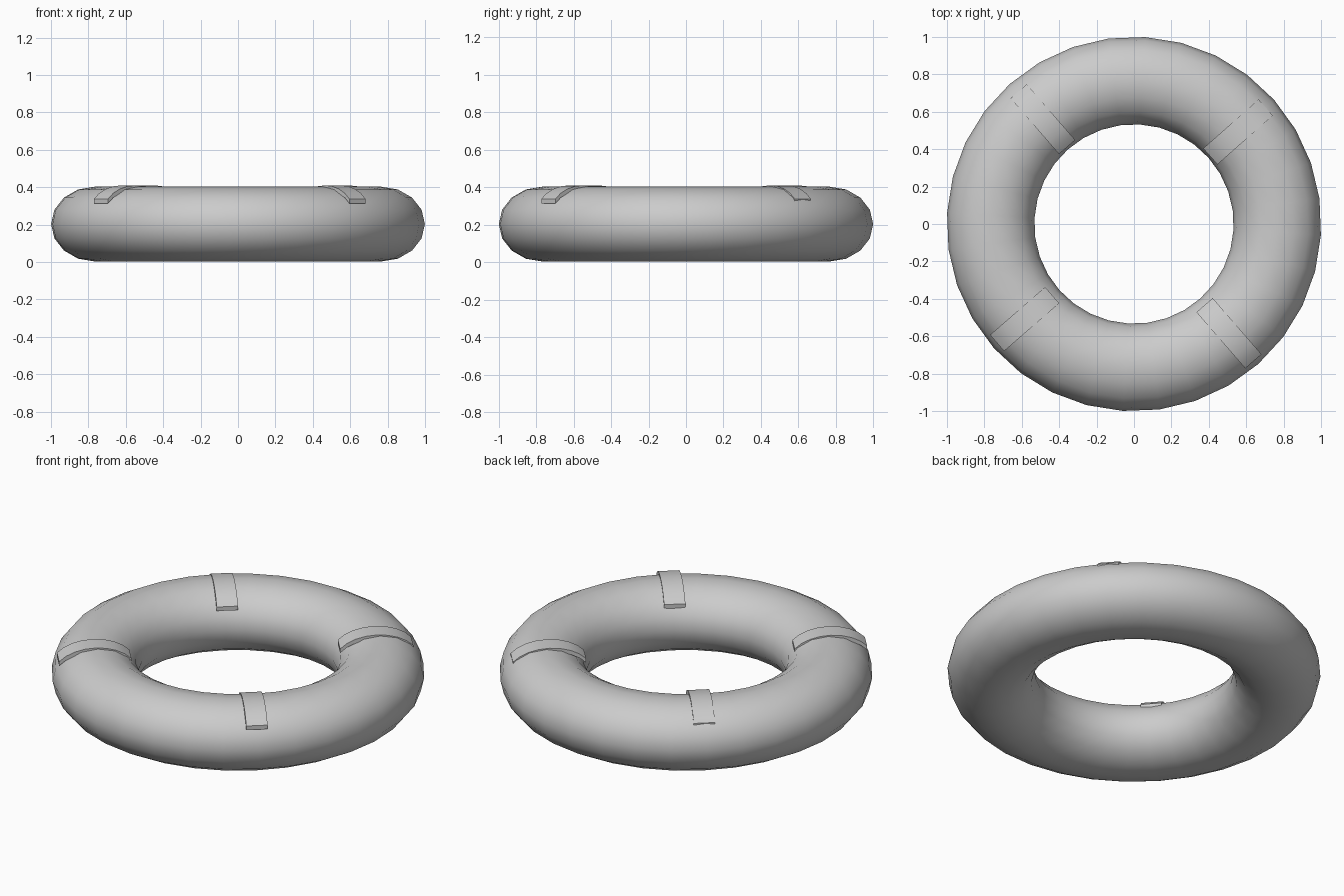
import bpy, bmesh, math
from mathutils import Matrix

if "Cube" in bpy.data.objects:
    bpy.data.objects.remove(bpy.data.objects["Cube"])


def make_object(name, bm, angle):
    bmesh.ops.recalc_face_normals(bm, faces=bm.faces)
    mesh = bpy.data.meshes.new(name)
    bm.to_mesh(mesh)
    bm.free()
    ob = bpy.data.objects.new(name, mesh)
    bpy.context.collection.objects.link(ob)
    bpy.ops.object.select_all(action='DESELECT')
    ob.select_set(True)
    bpy.context.view_layer.objects.active = ob
    bpy.ops.object.shade_smooth_by_angle(angle=math.radians(angle))
    return ob


# inflated ring: slightly flattened torus tube
SEG, SIDES = 32, 16
bm = bmesh.new()
rings = []
for i in range(SEG):
    a = 2 * math.pi * i / SEG - math.radians(3.4)
    ring = []
    for j in range(SIDES):
        t = 2 * math.pi * j / SIDES
        r = 0.767 + 0.234 * math.cos(t)
        ring.append(bm.verts.new((r * math.cos(a), r * math.sin(a), 0.203 + 0.2 * math.sin(t))))
    rings.append(ring)
for i in range(SEG):
    p, q = rings[i], rings[(i + 1) % SEG]
    for j in range(SIDES):
        k = (j + 1) % SIDES
        bm.faces.new((p[j], q[j], q[k], p[k]))
make_object("float_ring", bm, 60)


# curved strap laid radially over the top of the ring
def strap(name, angle, r_in, r_out, width=0.115, thick=0.024):
    bm = bmesh.new()
    mid, half = (r_in + r_out) / 2, (r_out - r_in) / 2
    rows = []
    n = 8
    for i in range(n + 1):
        s = math.radians(-60 + 120 * i / n)
        x = mid + half * math.sin(s) / math.sin(math.radians(60))
        z = 0.41 - 0.072 * (1 - math.cos(s)) / 0.5
        rows.append([bm.verts.new((x, y, z + dz)) for y, dz in (
            (-width / 2, 0), (width / 2, 0), (width / 2, -thick), (-width / 2, -thick))])
    for p, q in zip(rows, rows[1:]):
        for j in range(4):
            k = (j + 1) % 4
            bm.faces.new((p[j], q[j], q[k], p[k]))
    bm.faces.new(rows[0])
    bm.faces.new(rows[-1])
    bm.transform(Matrix.Rotation(math.radians(angle), 4, 'Z'))
    make_object(name, bm, 35)


strap("strap_back_right", 41.5, 0.545, 0.94)
strap("strap_back_left", 131, 0.545, 0.94)
strap("strap_front_left", 221, 0.58, 0.97)
strap("strap_front_right", 311, 0.575, 0.973)
